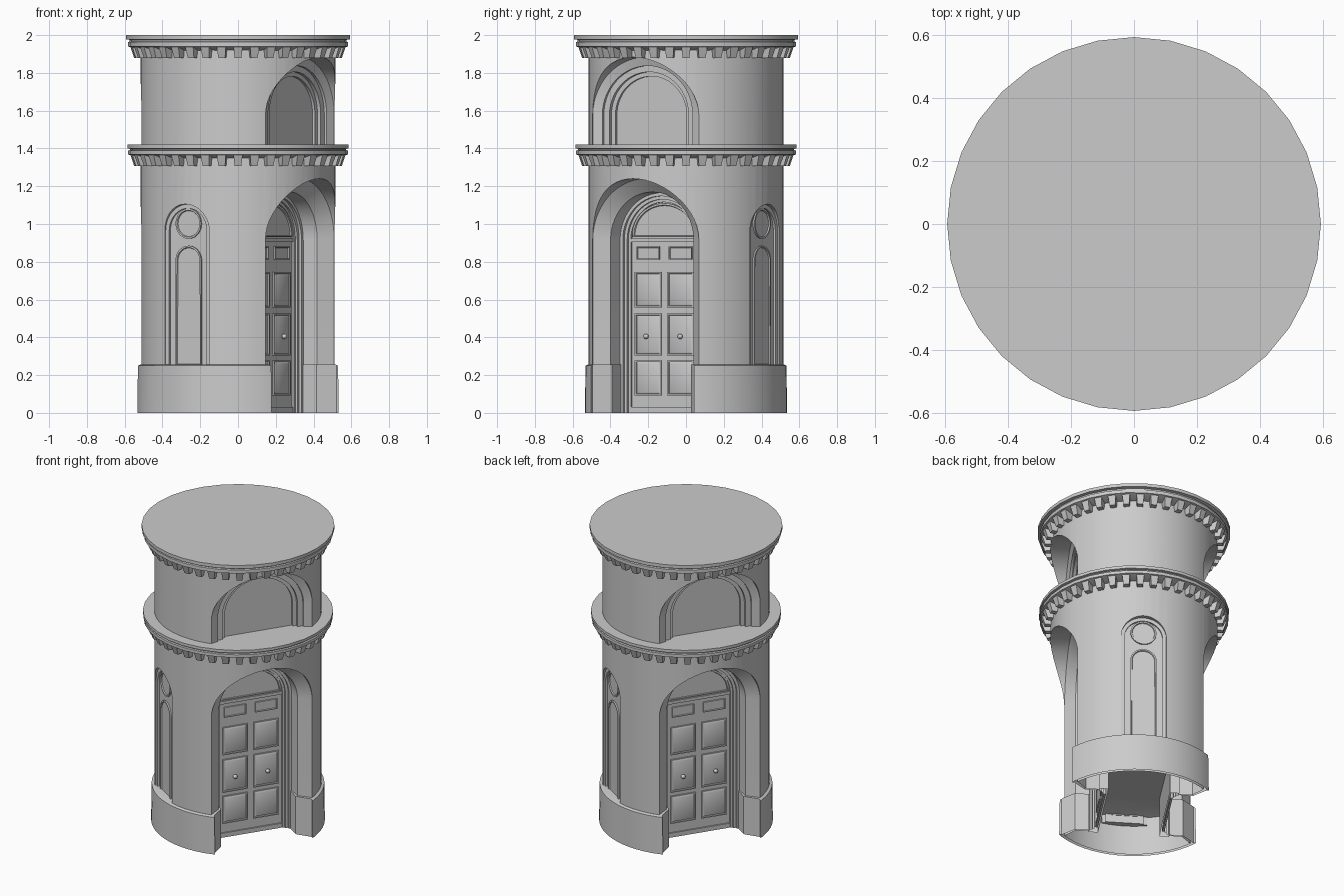
import bpy, bmesh, math
from mathutils import Matrix

if "Cube" in bpy.data.objects:
    bpy.data.objects.remove(bpy.data.objects["Cube"], do_unlink=True)

stone = bpy.data.materials.new("grey stone")
stone.use_nodes = True
stone.diffuse_color = (0.6, 0.6, 0.6, 1)
stone.node_tree.nodes["Principled BSDF"].inputs["Base Color"].default_value = (0.6, 0.6, 0.6, 1)

DOOR_ANGLE = math.radians(-33)
SIDES = {"front": DOOR_ANGLE, "back": DOOR_ANGLE + math.pi}
WINDOW_SIDES = {"left": DOOR_ANGLE + math.pi / 2, "right": DOOR_ANGLE - math.pi / 2}
DOOR_PLANE = 0.205
SPRING = 0.915


def finish(name, bm, angle=0.0):
    """Turn a bmesh into a smooth-shaded stone object, spun about the tower axis."""
    bmesh.ops.recalc_face_normals(bm, faces=bm.faces)
    bm.transform(Matrix.Rotation(angle, 4, 'Z'))
    mesh = bpy.data.meshes.new(name)
    bm.to_mesh(mesh)
    bm.free()
    mesh.materials.append(stone)
    obj = bpy.data.objects.new(name, mesh)
    bpy.context.collection.objects.link(obj)
    smooth(obj)
    return obj


def smooth(obj):
    bpy.ops.object.select_all(action='DESELECT')
    obj.select_set(True)
    bpy.context.view_layer.objects.active = obj
    bpy.ops.object.shade_smooth_by_angle(angle=math.radians(28))


def skin(bm, rings):
    """Bridge closed rings of points and cap both ends."""
    loops = [[bm.verts.new(p) for p in ring] for ring in rings]
    n = len(loops[0])
    for a, b in zip(loops, loops[1:]):
        for i in range(n):
            bm.faces.new((a[i], a[(i + 1) % n], b[(i + 1) % n], b[i]))
    bm.faces.new(loops[0])
    return bm.faces.new(loops[-1])


def lathe(name, profile, segments):
    bm = bmesh.new()
    turns = [2 * math.pi * i / segments for i in range(segments)]
    skin(bm, [[(r * math.cos(t), r * math.sin(t), z) for t in turns] for r, z in profile])
    return finish(name, bm)


def arch(w, bottom, spring, rise, steps=28):
    """Arched outline as (sideways, height) points."""
    arc = [math.pi * i / steps for i in range(steps + 1)]
    return [(-w, bottom)] + [(-w * math.cos(t), spring + rise * math.sin(t)) for t in arc] + [(w, bottom)]


def circle(r, z, steps=32):
    return [(r * math.cos(2 * math.pi * i / steps), z + r * math.sin(2 * math.pi * i / steps))
            for i in range(steps)]


def rect(u0, u1, z0, z1):
    return [(u0, z0), (u1, z0), (u1, z1), (u0, z1)]


def arch_cutter(angle, sections, bottom, spring, squash=1.0):
    """Stepped arched recess; sections are (distance from axis, half width)."""
    bm = bmesh.new()
    skin(bm, [[(v, u, z) for u, z in arch(w, bottom, spring, w * squash)] for v, w in sections])
    cutter = finish("recess_cutter", bm, angle)
    cutter.hide_render = True
    return cutter


def carve(obj, cutters):
    """Subtract cutters, then open the underside."""
    for c in cutters:
        m = obj.modifiers.new("carve", 'BOOLEAN')
        m.operation, m.solver, m.object = 'DIFFERENCE', 'EXACT', c
    graph = bpy.context.evaluated_depsgraph_get()
    bm = bmesh.new()
    bm.from_mesh(obj.evaluated_get(graph).to_mesh())
    ground = [f for f in bm.faces if all(v.co.z < 0.0005 for v in f.verts)]
    bmesh.ops.delete(bm, geom=ground, context='FACES')
    obj.modifiers.clear()
    bm.to_mesh(obj.data)
    bm.free()
    smooth(obj)
    for c in cutters:
        bpy.data.objects.remove(c, do_unlink=True)


def moulded_plate(name, angle, outline, plane, raised=0.009, border=0.011, field=0.0):
    """Raised plate with a sunk centre, optionally with a raised field in it."""
    bm = bmesh.new()
    face = skin(bm, [[(v, u, z) for u, z in outline] for v in (plane - 0.004, plane + raised)])
    bmesh.ops.recalc_face_normals(bm, faces=bm.faces)
    bmesh.ops.inset_individual(bm, faces=[face], thickness=border)
    bmesh.ops.inset_individual(bm, faces=[face], thickness=0.003, depth=-raised + 0.002)
    if field:
        bmesh.ops.inset_individual(bm, faces=[face], thickness=field, depth=0.004)
    return finish(name, bm, angle)


# Tower wall with door recesses, upper niches and blind windows
wall = lathe("tower_wall", [(0.515, 0), (0.515, 1.97)], 64)
door_steps = [(0.7, 0.335), (0.39, 0.335), (0.33, 0.262), (0.245, 0.257), (0.245, 0.24),
              (0.23, 0.24), (0.23, 0.222), (0.218, 0.222), (0.218, 0.207), (DOOR_PLANE, 0.207)]
niche_steps = [(0.7, 0.335), (0.39, 0.335), (0.375, 0.285), (0.36, 0.285), (0.36, 0.25),
               (0.34, 0.25), (0.34, 0.225), (0.325, 0.225)]
window_steps = [(0.7, 0.14), (0.487, 0.14), (0.487, 0.118), (0.475, 0.118)]
cutters = []
for a in SIDES.values():
    cutters.append(arch_cutter(a, door_steps, -0.1, SPRING, 0.97))
    cutters.append(arch_cutter(a, niche_steps, 1.40, 1.575, 0.92))
for a in WINDOW_SIDES.values():
    cutters.append(arch_cutter(a, window_steps, 0.2, 0.965))
carve(wall, cutters)

# Plinth, cut away around the doorways
plinth = lathe("plinth", [(0.535, 0), (0.532, 0.25), (0.517, 0.257)], 64)
plinth_steps = [(0.7, 0.325), (0.41, 0.325), (0.335, 0.248), (0.25, 0.248), (0.25, 0.27), (0.19, 0.27)]
carve(plinth, [arch_cutter(a, plinth_steps, -0.1, 0.6) for a in SIDES.values()])

# Cornices
lathe("lower_cornice", [(0.5, 1.345), (0.56, 1.362), (0.582, 1.368), (0.582, 1.388), (0.572, 1.391),
                        (0.572, 1.398), (0.586, 1.401), (0.586, 1.42)], 32)
lathe("upper_cornice", [(0.5, 1.915), (0.56, 1.933), (0.582, 1.94), (0.582, 1.963), (0.574, 1.967),
                        (0.574, 1.975), (0.594, 1.978), (0.594, 2.0)], 32)


# Dentils: tapered blocks under each cornice
def dentils(name, top, count=40):
    bm = bmesh.new()
    for i in range(count):
        block = bmesh.ops.create_cube(bm, size=1)["verts"]
        for v in block:
            upper = v.co.z > 0
            reach = (0.57 if upper else 0.55) if v.co.x > 0 else 0.5
            v.co = (reach, v.co.y * (0.048 if upper else 0.036), top if upper else top - 0.058)
        bmesh.ops.rotate(bm, verts=block, cent=(0, 0, 0),
                         matrix=Matrix.Rotation(2 * math.pi * i / count, 3, 'Z'))
    finish(name, bm)


dentils("lower_dentils", 1.366)
dentils("upper_dentils", 1.937)

# Double doors with panels, knobs, transom and lunette
PANEL_ROWS = {"bottom": (0.093, 0.278), "middle": (0.304, 0.526), "top": (0.558, 0.745)}
for side, a in SIDES.items():
    for leaf, s in (("left", 1), ("right", -1)):
        u0, u1 = sorted((0.02 * s, 0.185 * s))
        for row, (z0, z1) in PANEL_ROWS.items():
            moulded_plate(f"{side}_door_{leaf}_{row}_panel", a, rect(u0, u1, z0, z1), DOOR_PLANE, field=0.012)
        u0, u1 = sorted((0.03 * s, 0.175 * s))
        moulded_plate(f"{side}_door_{leaf}_transom_panel", a, rect(u0, u1, 0.812, 0.88), DOOR_PLANE, border=0.006)
        bm = bmesh.new()
        bmesh.ops.create_uvsphere(bm, u_segments=16, v_segments=8, radius=0.014,
                                  matrix=Matrix.Translation((DOOR_PLANE + 0.018, 0.108 * s, 0.405)))
        finish(f"{side}_door_{leaf}_knob", bm, a)
    for part, z0, z1 in (("transom_bar", 0.905, 0.925), ("bottom_rail", 0.0, 0.03)):
        bm = bmesh.new()
        skin(bm, [[(v, u, z) for u, z in rect(-0.207, 0.207, z0, z1)] for v in (0.2, 0.214)])
        finish(f"{side}_door_{part}", bm, a)
    moulded_plate(f"{side}_door_lunette", a, arch(0.2, 0.93, 0.94, 0.17), DOOR_PLANE, border=0.01)

# Blind window mouldings
for side, a in WINDOW_SIDES.items():
    moulded_plate(f"{side}_window_roundel", a, circle(0.08, 1.002), 0.475, border=0.009)
    moulded_plate(f"{side}_window_panel", a, arch(0.081, 0.25, 0.804, 0.081), 0.475, border=0.009)
